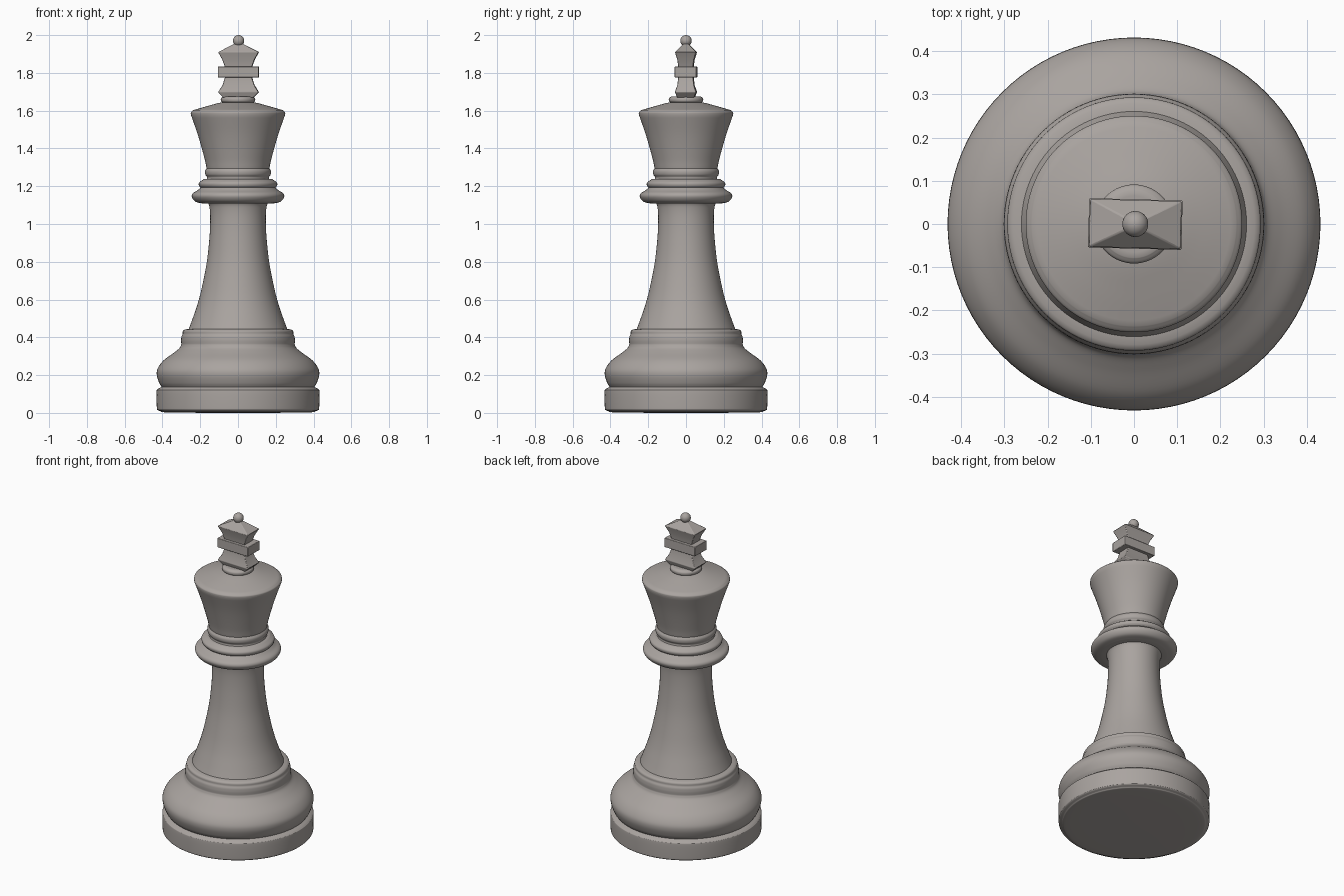
import bpy, bmesh, math
from mathutils import Vector

cube = bpy.data.objects.get("Cube")
if cube:
    bpy.data.objects.remove(cube)

grey = bpy.data.materials.new("warm grey")
grey.use_nodes = True
COLOUR = (0.40, 0.37, 0.35, 1)
grey.diffuse_color = COLOUR
grey.node_tree.nodes["Principled BSDF"].inputs["Base Color"].default_value = COLOUR


def finish(name, bm, angle):
    bmesh.ops.recalc_face_normals(bm, faces=bm.faces)
    mesh = bpy.data.meshes.new(name)
    bm.to_mesh(mesh)
    bm.free()
    mesh.materials.append(grey)
    obj = bpy.data.objects.new(name, mesh)
    bpy.context.collection.objects.link(obj)
    bpy.ops.object.select_all(action="DESELECT")
    obj.select_set(True)
    bpy.context.view_layer.objects.active = obj
    bpy.ops.object.shade_smooth_by_angle(angle=math.radians(angle))
    return obj


def curve(points, steps=6):
    """Smooth curve through the (radius, height) points."""
    p = [Vector(q) for q in points]
    p = [2 * p[0] - p[1]] + p + [2 * p[-1] - p[-2]]
    out = []
    for a, b, c, d in zip(p, p[1:], p[2:], p[3:]):
        for i in range(steps):
            t = i / steps
            out.append(b + (c - a) * t / 2 + (a - 2.5 * b + 2 * c - d / 2) * t * t
                       + (1.5 * (b - c) + (d - a) / 2) * t ** 3)
    return out + [p[-2]]


def turned(name, *sections, sides=96):
    """Lathe smooth sections that meet at creases, closed on the axis."""
    profile = []
    for section in sections:
        profile += curve(section)
    bm = bmesh.new()
    verts = [bm.verts.new((r, 0, z)) for r, z in profile]
    edges = [bm.edges.new(pair) for pair in zip(verts, verts[1:])]
    bmesh.ops.spin(bm, geom=verts + edges, axis=(0, 0, 1), cent=(0, 0, 0),
                   angle=math.tau, steps=sides, use_duplicate=False)
    bmesh.ops.remove_doubles(bm, verts=bm.verts, dist=1e-4)
    return finish(name, bm, 40)


def stacked(name, levels):
    """Rectangular sections (half x, half y, height) joined and capped."""
    bm = bmesh.new()
    rings = [[bm.verts.new((sx * x, sy * y, z))
              for sx, sy in ((-1, -1), (1, -1), (1, 1), (-1, 1))]
             for x, y, z in levels]
    for low, high in zip(rings, rings[1:]):
        for i in range(4):
            j = (i + 1) % 4
            bm.faces.new((low[i], low[j], high[j], high[i]))
    bm.faces.new(rings[0])
    bm.faces.new(rings[-1])
    obj = finish(name, bm, 20)
    obj.rotation_euler.z = math.radians(-1.5)
    obj.location.x = 0.003
    bevel = obj.modifiers.new("soft edges", "BEVEL")
    bevel.width = 0.003
    bevel.segments = 2
    return obj


# Foot, with a groove under a rounded bulge
turned("foot",
       [(0, 0), (0.36, 0.002), (0.415, 0.01)],
       [(0.415, 0.01), (0.427, 0.016), (0.43, 0.03), (0.431, 0.11), (0.426, 0.125), (0.405, 0.138)],
       [(0.405, 0.138), (0.418, 0.16), (0.43, 0.20), (0.425, 0.235),
        (0.395, 0.277), (0.34, 0.318), (0.31, 0.343), (0.30, 0.362)],
       [(0.30, 0.362), (0.301, 0.39), (0.294, 0.415), (0.26, 0.445), (0, 0.445)])

# Tapering stem
turned("stem",
       [(0, 0.43), (0.266, 0.43)],
       [(0.266, 0.43), (0.24, 0.50), (0.213, 0.58), (0.19, 0.67), (0.165, 0.80),
        (0.151, 0.93), (0.147, 1.03), (0.151, 1.09), (0.16, 1.115)],
       [(0.16, 1.115), (0, 1.115)])

# Collar of two stacked rings
turned("collar",
       [(0, 1.108), (0.185, 1.108)],
       [(0.185, 1.108), (0.225, 1.118), (0.244, 1.142), (0.24, 1.162), (0.215, 1.178), (0.198, 1.192)],
       [(0.198, 1.192), (0.207, 1.204), (0.205, 1.22), (0.18, 1.238)],
       [(0.18, 1.238), (0, 1.238)])

# Flared head with a shallow conical top
turned("head",
       [(0, 1.23), (0.168, 1.23)],
       [(0.168, 1.23), (0.164, 1.247), (0.173, 1.262), (0.174, 1.28), (0.166, 1.295)],
       [(0.166, 1.295), (0.178, 1.35), (0.212, 1.47), (0.25, 1.58)],
       [(0.25, 1.58), (0.249, 1.592), (0.236, 1.603)],
       [(0.236, 1.603), (0.16, 1.625), (0.08, 1.645), (0, 1.65)])

# Small ring below the finial
turned("finial_ring",
       [(0, 1.642), (0.08, 1.642)],
       [(0.08, 1.642), (0.09, 1.65), (0.09, 1.665), (0.078, 1.675)],
       [(0.078, 1.675), (0, 1.675)], sides=64)

# Finial: lower flare, crossbar and upper flare
stacked("finial_lower", [(0.08, 0.045, 1.67), (0.107, 0.056, 1.698), (0.084, 0.044, 1.735), (0.07, 0.039, 1.78)])
stacked("finial_crossbar", [(0.108, 0.057, 1.776), (0.108, 0.057, 1.834)])
stacked("finial_upper", [(0.071, 0.039, 1.83), (0.085, 0.044, 1.87),
                         (0.107, 0.056, 1.91), (0.025, 0.015, 1.952)])

# Ball on top
bm = bmesh.new()
bmesh.ops.create_uvsphere(bm, u_segments=32, v_segments=16, radius=0.03)
ball = finish("finial_ball", bm, 60)
ball.location = (0.003, 0, 1.97)
